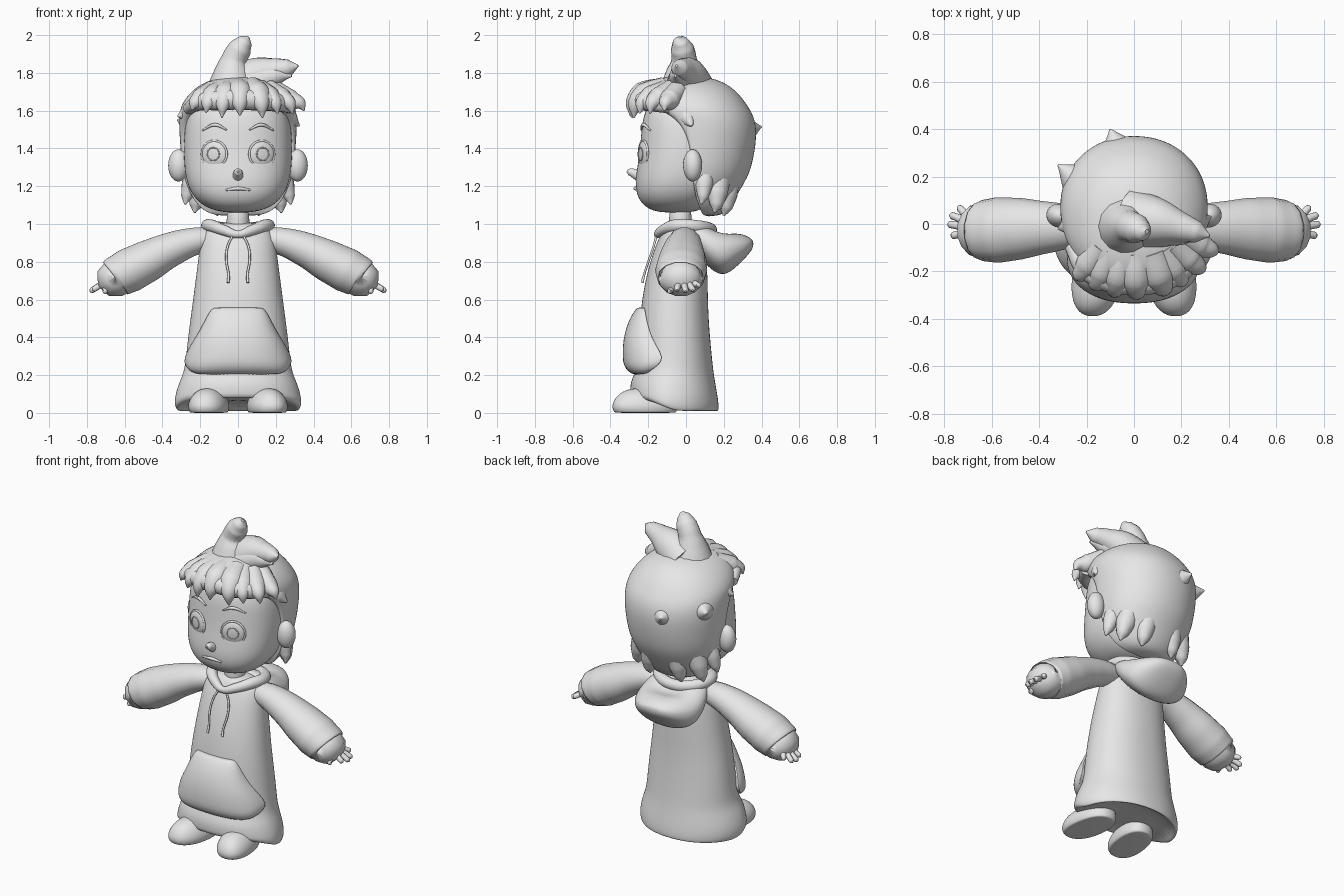
import bpy, bmesh, math
from math import cos, sin, pi, exp
from mathutils import Matrix

mat = bpy.data.materials.new("plain grey")
mat.diffuse_color = (0.8, 0.8, 0.8, 1)


def finish(ob):
    ob.data.materials.clear()
    ob.data.materials.append(mat)
    for p in ob.data.polygons:
        p.use_smooth = True
    return ob


def from_bm(name, bm):
    bmesh.ops.recalc_face_normals(bm, faces=bm.faces)
    me = bpy.data.meshes.new(name)
    bm.to_mesh(me)
    bm.free()
    ob = bpy.data.objects.new(name, me)
    bpy.context.collection.objects.link(ob)
    return finish(ob)


def loft(name, rings, e=2.2, n=32, cx=0, fn=None, sub=2):
    """Stack of superellipse rings (height, half width, near, far)."""
    bm = bmesh.new()
    rows = []
    for z, hw, y0, y1 in rings:
        row = []
        for i in range(n):
            a = 2 * pi * i / n
            c, s = cos(a), sin(a)
            x = cx + hw * math.copysign(abs(c) ** (2 / e), c)
            y = (y0 + y1) / 2 + (y1 - y0) / 2 * math.copysign(abs(s) ** (2 / e), s)
            row.append(bm.verts.new(fn(x, y, z) if fn else (x, y, z)))
        rows.append(row)
    for a, b in zip(rows, rows[1:]):
        for i in range(n):
            j = (i + 1) % n
            bm.faces.new((a[i], a[j], b[j], b[i]))
    bm.faces.new(rows[0])
    bm.faces.new(rows[-1])
    ob = from_bm(name, bm)
    ob.modifiers.new("smooth", 'SUBSURF').levels = sub
    ob.modifiers["smooth"].render_levels = sub
    return ob


def tube(name, pts, cyclic=False, res=6, wide=1):
    """Smooth tapered tube through points (x, y, z, radius), widened in y."""
    cu = bpy.data.curves.new(name, 'CURVE')
    cu.dimensions = '3D'
    cu.bevel_depth = 1
    cu.bevel_resolution = 5
    cu.resolution_u = res
    cu.use_fill_caps = True
    sp = cu.splines.new('BEZIER')
    sp.bezier_points.add(len(pts) - 1)
    for b, p in zip(sp.bezier_points, pts):
        b.co = p[:3]
        b.radius = p[3]
        b.handle_left_type = b.handle_right_type = 'AUTO'
    sp.use_cyclic_u = cyclic
    tmp = bpy.data.objects.new(name + "_path", cu)
    bpy.context.collection.objects.link(tmp)
    dg = bpy.context.evaluated_depsgraph_get()
    me = bpy.data.meshes.new_from_object(tmp.evaluated_get(dg))
    bpy.data.objects.remove(tmp)
    me.name = name
    for v in me.vertices:
        v.co.y = (v.co.y + .022) * wide - .022
    ob = bpy.data.objects.new(name, me)
    bpy.context.collection.objects.link(ob)
    return finish(ob)


def ball(name, loc, scale, rot=0):
    bm = bmesh.new()
    bmesh.ops.create_uvsphere(bm, u_segments=32, v_segments=20, radius=1)
    bm.transform(Matrix.Translation(loc) @ Matrix.Rotation(rot, 4, 'Z') @ Matrix.Diagonal((*scale, 1)))
    return from_bm(name, bm)


def lerp(table, z):
    if z <= table[0][0]:
        return table[0][1]
    for (a, u), (b, v) in zip(table, table[1:]):
        if z <= b:
            return u + (v - u) * (z - a) / (b - a)
    return table[-1][1]


# head and neck
loft("head", [(1.06, .06, -.13, .02), (1.075, .14, -.19, .08), (1.11, .205, -.24, .13),
              (1.17, .255, -.267, .18), (1.25, .28, -.268, .22), (1.35, .288, -.25, .24),
              (1.45, .288, -.24, .25), (1.58, .275, -.23, .23), (1.66, .22, -.18, .18),
              (1.70, .1, -.1, .1)], 2.3)
loft("neck", [(.93, .062, -.09, .035), (1.0, .06, -.09, .03), (1.1, .06, -.09, .03)], 2)
tube("nose", [(0, -.25, 1.255, .03), (0, -.28, 1.27, .024), (0, -.3, 1.277, .019), (0, -.313, 1.28, .006)])
tube("mouth", [(-.065, -.262, 1.18, .005), (0, -.268, 1.188, .01), (.065, -.262, 1.18, .005)])

# hair cap, cut back along a hairline
hairline = [(1.05, .09), (1.13, .05), (1.3, .03), (1.42, .02), (1.5, -.01), (1.56, -.06), (1.6, -.13), (1.635, -.3)]
loft("hair", [(1.04, .12, .02, .18), (1.08, .2, -.1, .228), (1.15, .25, -.2, .268), (1.25, .288, -.22, .33),
              (1.33, .3, -.22, .354), (1.42, .307, -.22, .37), (1.5, .312, -.22, .374), (1.56, .312, -.23, .362),
              (1.6, .308, -.25, .343), (1.635, .297, -.265, .32), (1.68, .268, -.27, .288),
              (1.73, .215, -.245, .235), (1.767, .14, -.17, .165), (1.783, .04, -.06, .06)],
     2.1, 40, fn=lambda x, y, z: (x, max(y, lerp(hairline, z)), z))
# top tufts
tube("tuft_tall", [(-.03, -.01, 1.69, .15), (-.03, -.01, 1.79, .105), (-.02, -.01, 1.87, .068),
                   (.012, -.02, 1.93, .062), (.04, -.03, 1.97, .04), (.055, -.032, 1.99, .01)])
tube("tuft_side", [(0, .02, 1.72, .13), (.1, .01, 1.785, .1), (.2, -.015, 1.815, .064),
                   (.27, -.035, 1.827, .045), (.318, -.05, 1.838, .006)])
tube("tuft_side", [(.02, -.01, 1.71, .11), (.12, -.02, 1.76, .08), (.21, -.04, 1.785, .05), (.285, -.055, 1.785, .006)])
# fringe locks of uneven width, spread over a common band
for x, z, r in [(-.245, 1.605, .055), (-.17, 1.59, .06), (-.085, 1.563, .065), (.01, 1.575, .07),
                (.13, 1.563, .075), (.21, 1.585, .06), (.29, 1.585, .06), (.35, 1.6, .055)]:
    d = -.295 * math.sqrt(1 - (x / .38) ** 2)
    tube("fringe_lock", [(x * .55, d * .4, 1.705, r), (x * .8, d * .78, 1.683 - abs(x) * .08, r),
                         (x * .94, d * .95, 1.635, r * .62), (x, d, z, .004)])
tube("fringe_band", [(-.265, -.09, 1.61, .03), (-.2, -.19, 1.645, .045), (-.1, -.235, 1.655, .055),
                     (0, -.245, 1.66, .055), (.1, -.235, 1.655, .055), (.2, -.19, 1.645, .05), (.28, -.09, 1.62, .035)])
# loose locks at the back and sides
for root, tip, r in [((-.05, .27, 1.49), (-.1, .4, 1.515), .1), ((-.2, .15, 1.52), (-.32, .25, 1.55), .1),
                     ((.24, .0, 1.58), (.325, .03, 1.52), .07), ((-.25, -.0, 1.59), (-.32, -.02, 1.57), .06)]:
    m = [(a * .5 + b * .5) for a, b in zip(root, tip)]
    tube("loose_lock", [(*root, r), (*m, r * .62), (*tip, .004)])
for s in (-1, 1):
    for x, y, z, r in [(.28, .08, 1.105, .06), (.23, .15, 1.06, .07), (.11, .2, 1.045, .07)]:
        tube("nape_lock", [(s * x * .75, y + .02, z + .2, r), (s * x * .9, y + .015, z + .1, r * .8),
                           (s * x * .97, y + .01, z + .04, r * .5), (s * x, y, z, .006)])

# dress-length hoodie with the hem raised over the feet, narrower behind
def hem(x, y, z):
    if z < .4 and y > -.1:
        x *= 1 - (.4 - z) * 1.3 * (y + .1)
    if y < 0:
        t = min(1, -y / .27)
        z = max(z, .075 * t * t * (3 - 2 * t) + .35 * z)
    return x, y, z


loft("hoodie_body", [(.06, .27, -.22, .12), (.008, .315, -.265, .16), (.01, .334, -.283, .174), (.05, .342, -.293, .173),
                     (.1, .335, -.296, .166), (.16, .315, -.295, .155), (.21, .292, -.272, .147),
                     (.27, .28, -.253, .14), (.4, .265, -.25, .127), (.55, .245, -.24, .117),
                     (.7, .225, -.217, .115), (.85, .206, -.175, .108), (.93, .195, -.142, .09),
                     (.98, .168, -.115, .065), (1.01, .09, -.085, .035)], 2.2, 40, fn=hem)

# front pouch pocket
back = [(.2, -.22), (.25, -.15), (.29, -.115), (.33, -.14), (.38, -.175), (.45, -.2), (.56, -.22)]
pocket = [(.2, .2, -.268), (.215, .25, -.305), (.25, .283, -.33), (.29, .288, -.336), (.36, .252, -.335),
          (.42, .212, -.325), (.48, .18, -.307), (.53, .155, -.28), (.553, .135, -.262), (.558, .12, -.25)]
loft("pocket", [(z, w, f, 2 * lerp(back, z) - f) for z, w, f in pocket], 2.3, 48,
     fn=lambda x, y, z: (x, min(y, lerp(back, z)), z), sub=1)

# hood hanging at the back, with a sunken opening, and its collar
def hood_fn(x, z, y):
    if z > .9:
        z -= .06 * exp(-(x / .12) ** 2 - ((y - .17) / .07) ** 2)
    return x, y, z


loft("hood", [(0, .15, .92, 1.01), (.05, .19, .86, 1.022), (.1, .21, .79, 1.014), (.15, .217, .745, 1.002),
              (.2, .21, .727, .986), (.25, .188, .757, .968), (.3, .15, .805, .948), (.337, .105, .845, .93),
              (.357, .05, .88, .912)], 2.2, 32, fn=hood_fn)
half = [(.07, -.125, .965, .028), (.14, -.06, .99, .034), (.16, .02, .99, .034), (.11, .1, .98, .034)]
tube("collar", [(0, -.15, .945, .02)] + half + [(0, .13, .97, .034)]
     + [(-x, y, z, r) for x, y, z, r in reversed(half)], True)

for s in (-1, 1):
    # face details
    a = s * math.radians(20)
    ball("eye", (s * .125, -.224, 1.37), (.07, .02, .07), a)
    for part, r, t, off in (("eyelid_rim", .07, .006, .002), ("iris_ring", .034, .003, .018)):
        ring = []
        for i in range(16):
            u, v = r * cos(i * pi / 8), r * sin(i * pi / 8)
            ring.append((s * .125 + u * cos(a) + off * sin(a), -.224 + u * sin(a) - off * cos(a), 1.37 + v, t))
        tube(part, ring, True, 3)
    tube("eyebrow", [(s * .06, -.237, 1.498, .004), (s * .12, -.226, 1.525, .01), (s * .19, -.188, 1.495, .004)])
    ball("ear", (s * .315, .035, 1.31), (.055, .05, .085), s * .3)

    # drawstring
    tube("drawstring", [(s * .025, -.155, .945, .006), (s * .055, -.172, .88, .006), (s * .062, -.196, .81, .006),
                        (s * .05, -.222, .73, .006), (s * .052, -.232, .69, .008)])

    # sleeve, widened front to back
    tube("sleeve", [(s * .14, -.01, .92, .06), (s * .23, -.01, .908, .075), (s * .36, -.015, .863, .094),
                    (s * .48, -.02, .803, .113), (s * .575, -.025, .755, .12), (s * .64, -.027, .722, .112),
                    (s * .654, -.027, .715, .1), (s * .635, -.027, .725, .085), (s * .58, -.027, .75, .07)], wide=1.15)

    # hand
    tube("palm", [(s * .56, -.02, .755, .026), (s * .64, -.02, .718, .028), (s * .69, -.017, .694, .028),
                  (s * .71, -.015, .684, .014)], wide=1.6)
    for y0, tip in [(.02, (.745, .066, .668)), (.005, (.777, .035, .648)), (-.015, (.785, -.002, .643)),
                    (-.035, (.772, -.048, .65)), (-.045, (.715, -.085, .638))]:
        x, y, z = tip
        tube("finger", [(s * .68, y0, .7, .017), (s * (.68 + x) / 2, (y0 + y) / 2, (.704 + z) / 2, .017),
                        (s * (x - .008), y, z + .004, .015), (s * x, y, z, .005)])

    # leg and shoe, toes turned out
    loft("leg", [(.06, .06, -.16, -.04), (.15, .06, -.16, -.04), (.3, .06, -.16, -.04)], 2, 16, s * .13, sub=1)
    loft("shoe", [(0, .09, -.37, -.06), (.003, .1, -.382, -.05), (.025, .107, -.392, -.045), (.05, .106, -.39, -.045),
                  (.085, .093, -.372, -.05), (.115, .065, -.335, -.06), (.132, .03, -.28, -.1)], 2.3, 24, s * .155,
         fn=lambda x, y, z, s=s: (x - s * .12 * (y + .22), y, z))
